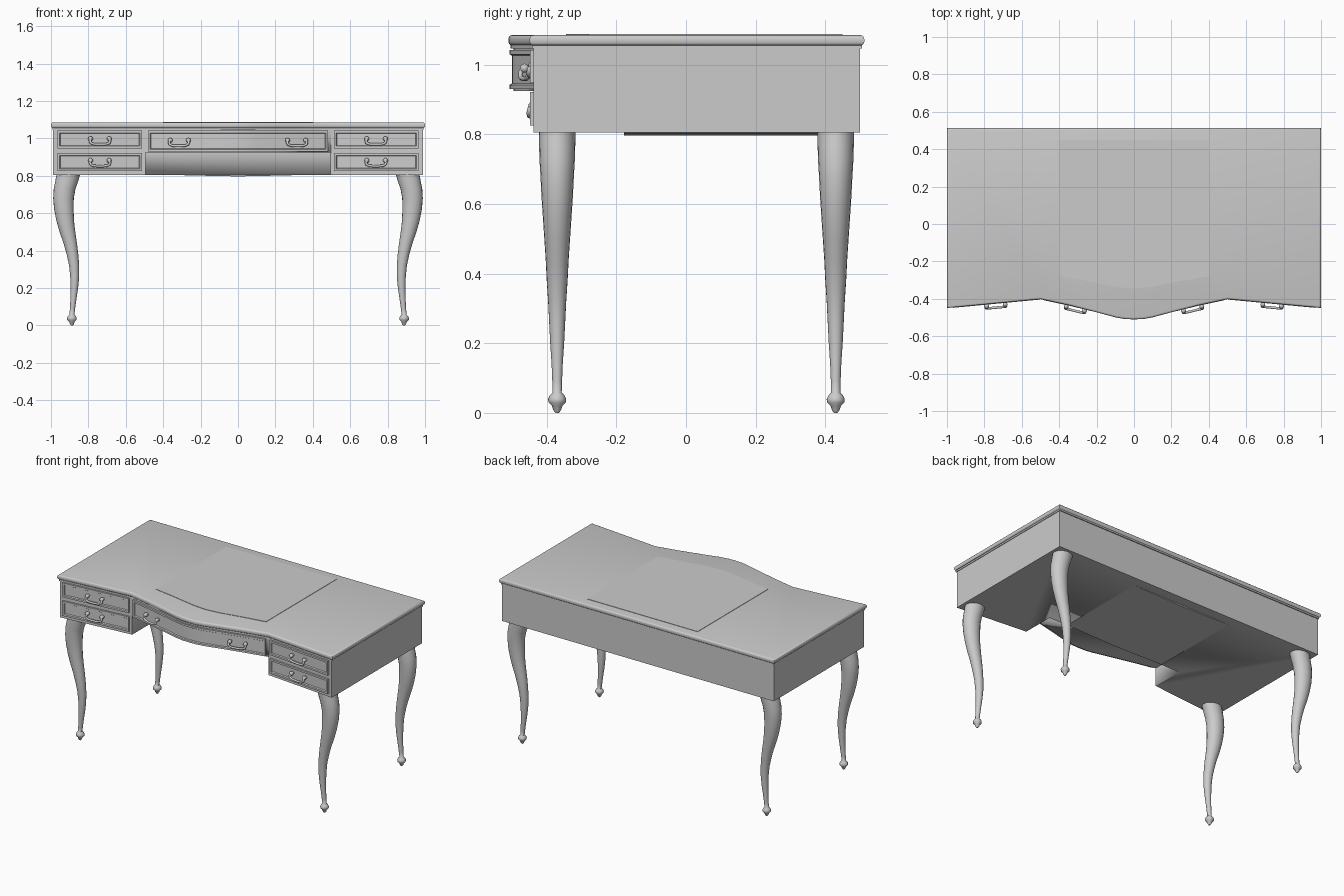
import bpy, bmesh, math
from mathutils import Matrix, Vector

if "Cube" in bpy.data.objects:
    bpy.data.objects.remove(bpy.data.objects["Cube"])


def finish(bm, name, angle=35):
    bmesh.ops.recalc_face_normals(bm, faces=bm.faces)
    me = bpy.data.meshes.new(name)
    bm.to_mesh(me)
    bm.free()
    ob = bpy.data.objects.new(name, me)
    bpy.context.collection.objects.link(ob)
    bpy.ops.object.select_all(action='DESELECT')
    ob.select_set(True)
    bpy.context.view_layer.objects.active = ob
    bpy.ops.object.shade_smooth_by_angle(angle=math.radians(angle))
    return ob


def prism(plan, z0, z1, name, bevel=0):
    bm = bmesh.new()
    base = bm.faces.new([bm.verts.new((x, y, z0)) for x, y in plan])
    ext = bmesh.ops.extrude_face_region(bm, geom=[base], use_keep_orig=True)
    for v in ext['geom']:
        if isinstance(v, bmesh.types.BMVert):
            v.co.z = z1
    bmesh.ops.recalc_face_normals(bm, faces=bm.faces)
    if bevel:
        rim = [e for e in bm.edges if abs(e.verts[0].co.z - e.verts[1].co.z) < 1e-5]
        bmesh.ops.bevel(bm, geom=rim, offset=bevel, segments=3, profile=0.5, affect='EDGES')
    return finish(bm, name)


def mirrored(half):
    """Front line from left to right; half runs from the centre outward."""
    return [(-x, y) for x, y in reversed(half) if x > 0] + half


# Serpentine table top with rounded rim, and raised writing pad
top_half = [(0, -.51), (.05, -.508), (.1, -.499), (.2, -.472), (.35, -.434), (.5, -.402), (1, -.449)]
prism(mirrored(top_half) + [(1, .512), (-1, .512)], 1.055, 1.085, "table_top", .011)
lip = mirrored([(x * .992, y + .006) for x, y in top_half])
prism(lip + [(.992, .506), (-.992, .506)], 1.046, 1.056, "top_lip")
pad_half = [(0, -.345), (.1, -.335), (.25, -.305), (.4, -.28)]
prism(mirrored(pad_half) + [(.4, .45), (-.4, .45)], 1.084, 1.0875, "writing_pad")

# Case with knee hole cut from the front
case_half = [(0, -.495), (.05, -.493), (.1, -.485), (.2, -.460), (.35, -.424), (.499, -.392), (.988, -.438)]
case = prism(mirrored(case_half) + [(.988, .5), (-.988, .5)], .805, 1.048, "case")
cutter = prism([(-.495, -.7), (.495, -.7), (.495, -.18), (-.495, -.18)], .7, .925, "knee_hole_cutter")
cutter.hide_render = True
cutter.display_type = 'WIRE'
cut = case.modifiers.new("knee_hole", 'BOOLEAN')
cut.operation = 'DIFFERENCE'
cut.object = cutter

# Slightly sagging underside panel
bm = bmesh.new()
sag = [(-.4, .806), (-.2, .801), (0, .797), (.2, .801), (.4, .806)]
f = bm.faces.new([bm.verts.new((x, -.178, z)) for x, z in sag])
r = bmesh.ops.extrude_face_region(bm, geom=[f], use_keep_orig=True)
bmesh.ops.translate(bm, vec=(0, .61, 0), verts=[v for v in r['geom'] if isinstance(v, bmesh.types.BMVert)])
finish(bm, "underside_panel")


# Drawer fronts: slabs following the case line, with a recessed field
def drawer(path, z0, z1, name, out=.012):
    bm = bmesh.new()
    rows = [[bm.verts.new((x, y - dy, z)) for x, y in path]
            for dy, z in ((out, z0), (out, z1), (-.003, z1), (-.003, z0))]
    n = len(path)
    front = []
    for k in range(4):
        a, b = rows[k], rows[(k + 1) % 4]
        for i in range(n - 1):
            face = bm.faces.new((a[i], a[i + 1], b[i + 1], b[i]))
            if k == 0:
                front.append(face)
    for i in (0, n - 1):
        bm.faces.new([row[i] for row in rows])
    bmesh.ops.recalc_face_normals(bm, faces=bm.faces)
    bmesh.ops.inset_region(bm, faces=front, thickness=.012, depth=0, use_even_offset=True)
    bmesh.ops.inset_region(bm, faces=front, thickness=.004, depth=-.007, use_even_offset=True)
    finish(bm, name)


# Bail handle: two knobs and a drooping bar
def handle(x, y, z, angle, name):
    mat = Matrix.Translation((x, y, z)) @ Matrix.Rotation(angle, 4, 'Z')
    cu = bpy.data.curves.new(name + "_bar", 'CURVE')
    cu.dimensions = '3D'
    cu.bevel_depth = .007
    cu.bevel_resolution = 2
    cu.use_fill_caps = True
    half = [(.05, -.02, 0), (.054, -.025, -.012), (.05, -.027, -.022), (.036, -.027, -.028), (.015, -.027, -.03)]
    pts = half + [(-a, b, c) for a, b, c in reversed(half)]
    sp = cu.splines.new('POLY')
    sp.points.add(len(pts) - 1)
    for p, co in zip(sp.points, pts):
        p.co = (*co, 1)
    ob = bpy.data.objects.new(name + "_bar", cu)
    bpy.context.collection.objects.link(ob)
    ob.matrix_world = mat
    bpy.ops.object.select_all(action='DESELECT')
    ob.select_set(True)
    bpy.context.view_layer.objects.active = ob
    bpy.ops.object.convert(target='MESH')
    bm = bmesh.new()
    for s in (-1, 1):
        bmesh.ops.create_uvsphere(bm, u_segments=12, v_segments=8, radius=.013,
                                  matrix=mat @ Matrix.Translation((s * .05, -.015, 0)))
        bmesh.ops.create_cone(bm, cap_ends=True, segments=12, radius1=.01, radius2=.007, depth=.025,
                              matrix=mat @ Matrix.Translation((s * .05, -.006, 0)) @ Matrix.Rotation(math.pi / 2, 4, 'X'))
    finish(bm, name + "_knobs")


centre = [p for p in case_half if p[0] < .48] + [(.482, -.396)]
drawer(mirrored(centre), .93, 1.042, "centre_drawer")
for s, side in ((-1, "left"), (1, "right")):
    path = sorted([(s * .512, -.393), (s * .965, -.436)])
    for z0, z1, zh, row in ((.947, 1.042, .998, "upper"), (.825, .922, .882, "lower")):
        drawer(path, z0, z1, f"{side}_{row}_drawer")
        handle(s * .74, -.42, zh, -s * .094, f"{side}_{row}_handle")
    handle(s * .31, -.438, .99, s * .233, f"{side}_centre_handle")

# Cabriole legs: rings of (z, x centre, x radius, y radius)
rings = [(.815, .905, .064, .053), (.77, .916, .061, .052), (.73, .927, .058, .051), (.68, .933, .055, .048),
         (.62, .931, .052, .045), (.56, .924, .047, .041), (.5, .912, .042, .037), (.44, .897, .036, .033),
         (.38, .885, .031, .030), (.32, .876, .027, .026), (.26, .873, .024, .023), (.2, .875, .020, .020),
         (.14, .880, .016, .016), (.09, .885, .014, .014), (.058, .888, .013, .013), (.05, .888, .021, .021),
         (.04, .888, .026, .026), (.03, .888, .025, .025), (.02, .888, .015, .015), (.008, .888, .011, .011),
         (0, .888, .005, .005)]
for sx, side in ((-1, "left"), (1, "right")):
    for y0, end in ((-.37, "front"), (.43, "back")):
        bm = bmesh.new()
        n = 20
        loops = [[bm.verts.new((sx * xc + rx * math.cos(2 * math.pi * i / n),
                                y0 + ry * math.sin(2 * math.pi * i / n), z)) for i in range(n)]
                 for z, xc, rx, ry in rings]
        for a, b in zip(loops, loops[1:]):
            for i in range(n):
                j = (i + 1) % n
                bm.faces.new((a[i], a[j], b[j], b[i]))
        bm.faces.new(loops[0])
        bm.faces.new(loops[-1])
        finish(bm, f"{end}_{side}_leg", 50)
